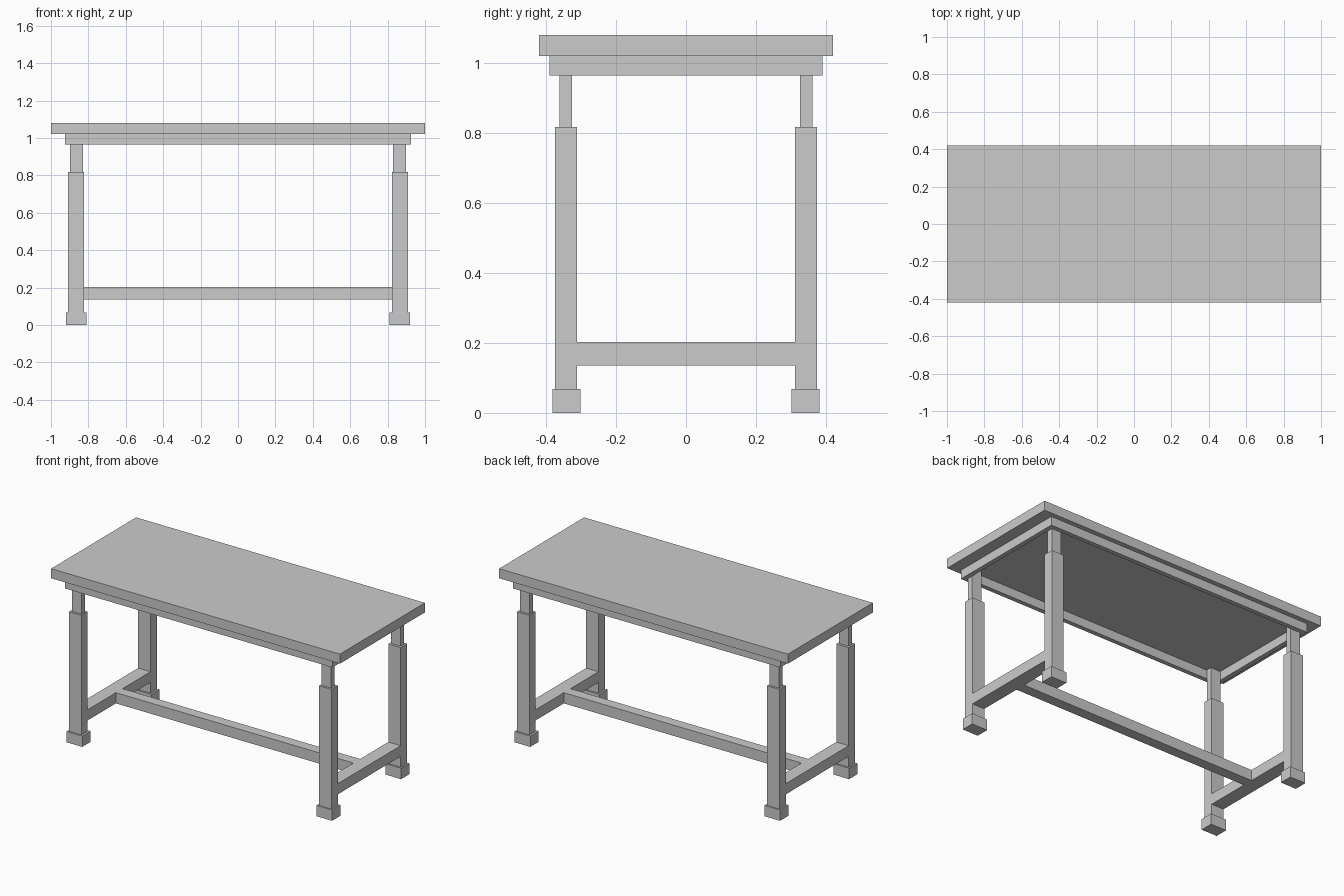
import bpy

if "Cube" in bpy.data.objects:
    bpy.data.objects.remove(bpy.data.objects["Cube"])


def box(name, x, y, z):
    """Axis-aligned box from (min, max) ranges."""
    bpy.ops.mesh.primitive_cube_add(
        size=1, location=[(a + b) / 2 for a, b in (x, y, z)])
    ob = bpy.context.object
    ob.name = name
    ob.scale = [b - a for a, b in (x, y, z)]
    bpy.ops.object.transform_apply(location=True, rotation=False, scale=True)
    return ob


def span(a, b, sign):
    return tuple(sorted((a * sign, b * sign)))


TOP_Z = 1.02
APRON_X, APRON_Y, APRON_T = 0.926, 0.39, 0.028

# Table top
box("table_top", (-1, 1), (-0.42, 0.42), (TOP_Z, 1.08))

# Apron boards forming an open frame under the top
apron_z = (0.965, TOP_Z)
for s, side in ((-1, "front"), (1, "back")):
    box(side + "_apron", (-APRON_X, APRON_X),
        span(APRON_Y - APRON_T, APRON_Y, s), apron_z)
for s, side in ((-1, "left"), (1, "right")):
    box(side + "_apron", span(APRON_X - APRON_T, APRON_X, s),
        (-APRON_Y + APRON_T, APRON_Y - APRON_T), apron_z)

# Legs: foot block, main post and slim upper post at each corner
for sx, side in ((-1, "left"), (1, "right")):
    for sy, end in ((-1, "front"), (1, "back")):
        tag = f"{end}_{side}_"
        box(tag + "foot", span(0.811, 0.919, sx), span(0.301, 0.382, sy), (0, 0.068))
        box(tag + "leg", span(0.823, 0.909, sx), span(0.311, 0.374, sy), (0.068, 0.817))
        box(tag + "upper_post", span(0.83, 0.898, sx), span(0.326, 0.361, sy), (0.817, TOP_Z))
    # Side stretcher flush with the legs
    box(side + "_stretcher", span(0.823, 0.909, sx), (-0.311, 0.311), (0.136, 0.203))

# Long stretcher joining the two sides
box("long_stretcher", (-0.823, 0.823), (-0.033, 0.033), (0.136, 0.203))
